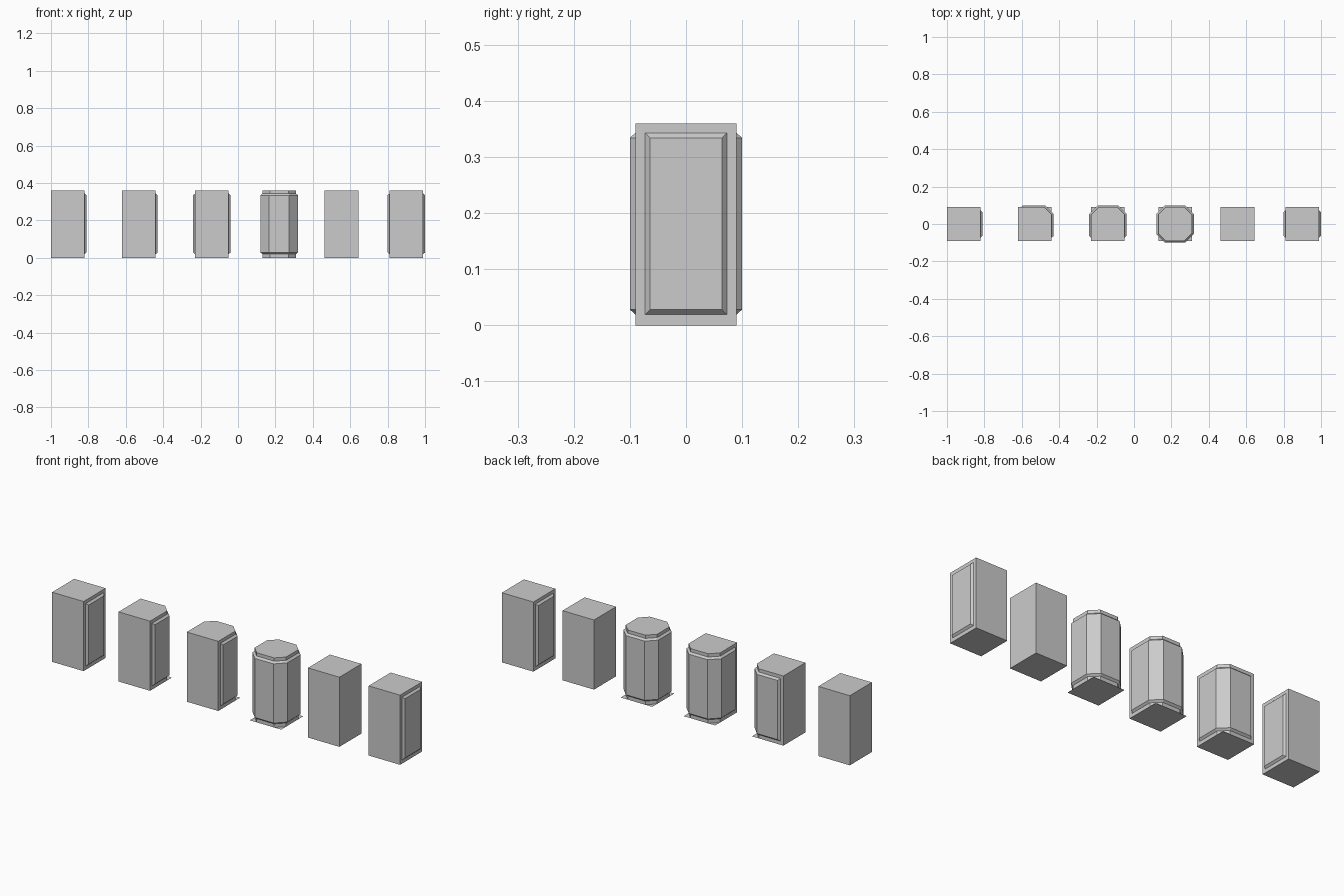
import bpy, bmesh
from math import cos, sin, pi

if "Cube" in bpy.data.objects:
    bpy.data.objects.remove(bpy.data.objects["Cube"])

HALF, HEIGHT = 0.09, 0.36      # square pillar core
FLAT = 0.05                    # half width of a side between chamfered corners
OUT_HALF, OUT_FLAT = 0.10, 0.054
END_IN, END_OUT = 0.073, 0.064 # where the raised panel stops at a plain corner


def rot(x, y, k):
    c, s = round(cos(k * pi / 2)), round(sin(k * pi / 2))
    return (x * c - y * s, x * s + y * c)


def finish(bm, name, x):
    bmesh.ops.recalc_face_normals(bm, faces=bm.faces)
    me = bpy.data.meshes.new(name)
    bm.to_mesh(me)
    bm.free()
    ob = bpy.data.objects.new(name, me)
    ob.location.x = x
    bpy.context.collection.objects.link(ob)
    return ob


def core(name, x, sides):
    # Prism whose corners are cut wherever two panelled sides meet
    bm = bmesh.new()
    pts = []
    for k in range(4):
        if k in sides and (k + 1) % 4 in sides:
            pts += [rot(HALF, FLAT, k), rot(FLAT, HALF, k)]
        else:
            pts.append(rot(HALF, HALF, k))
    low = [bm.verts.new((*p, 0)) for p in pts]
    top = [bm.verts.new((*p, HEIGHT)) for p in pts]
    bm.faces.new(top)
    bm.faces.new(low[::-1])
    n = len(pts)
    for i in range(n):
        j = (i + 1) % n
        bm.faces.new((low[i], low[j], top[j], top[i]))
    finish(bm, name, x)
    # Square foot plate showing below the cut corners
    if n > 4:
        bm = bmesh.new()
        bm.faces.new([bm.verts.new((*rot(HALF, -HALF, k), 0)) for k in range(4)])
        bmesh.ops.reverse_faces(bm, faces=bm.faces)
        me = bpy.data.meshes.new(name + "_foot")
        bm.to_mesh(me)
        bm.free()
        ob = bpy.data.objects.new(name + "_foot", me)
        ob.location.x = x
        bpy.context.collection.objects.link(ob)


def panel(name, x, run):
    # Bevelled raised panel wrapping around a run of neighbouring sides
    closed = len(run) == 4

    def path(h, f, e):
        pts = []
        for i, k in enumerate(run):
            a = f if closed or i > 0 else e
            b = f if closed or i < len(run) - 1 else e
            pts += [rot(h, -a, k), rot(h, b, k)]
        return pts

    inner = path(HALF, FLAT, END_IN)
    outer = path(OUT_HALF, OUT_FLAT, END_OUT)
    bm = bmesh.new()
    rails = [[bm.verts.new((*p, z)) for p in pts] for pts, z in
             ((inner, 0.019), (outer, 0.028), (outer, 0.334), (inner, 0.343))]
    n = len(inner)
    for lo, hi in zip(rails, rails[1:]):
        for i in range(n if closed else n - 1):
            j = (i + 1) % n
            bm.faces.new((lo[i], lo[j], hi[j], hi[i]))
    if not closed:
        bm.faces.new([r[0] for r in rails])
        bm.faces.new([r[-1] for r in rails][::-1])
    # open shells sit against the core, orientation comes from the winding
    me = bpy.data.meshes.new(name)
    bm.to_mesh(me)
    bm.free()
    ob = bpy.data.objects.new(name, me)
    ob.location.x = x
    bpy.context.collection.objects.link(ob)


# Sides: 0 right, 1 back, 2 left, 3 front
pillars = [
    ("one_side", -0.91, [[0]]),
    ("corner", -0.53, [[0, 1]]),
    ("three_side", -0.14, [[0, 1, 2]]),
    ("four_side", 0.22, [[0, 1, 2, 3]]),
    ("plain", 0.553, []),
    ("two_side", 0.90, [[0], [2]]),
]
for label, x, runs in pillars:
    # chamfers only exist inside a wrapped run
    core(label + "_pillar", x, [k for r in runs for k in r])
    for i, r in enumerate(runs):
        panel(f"{label}_panel_{i + 1}", x, r)
